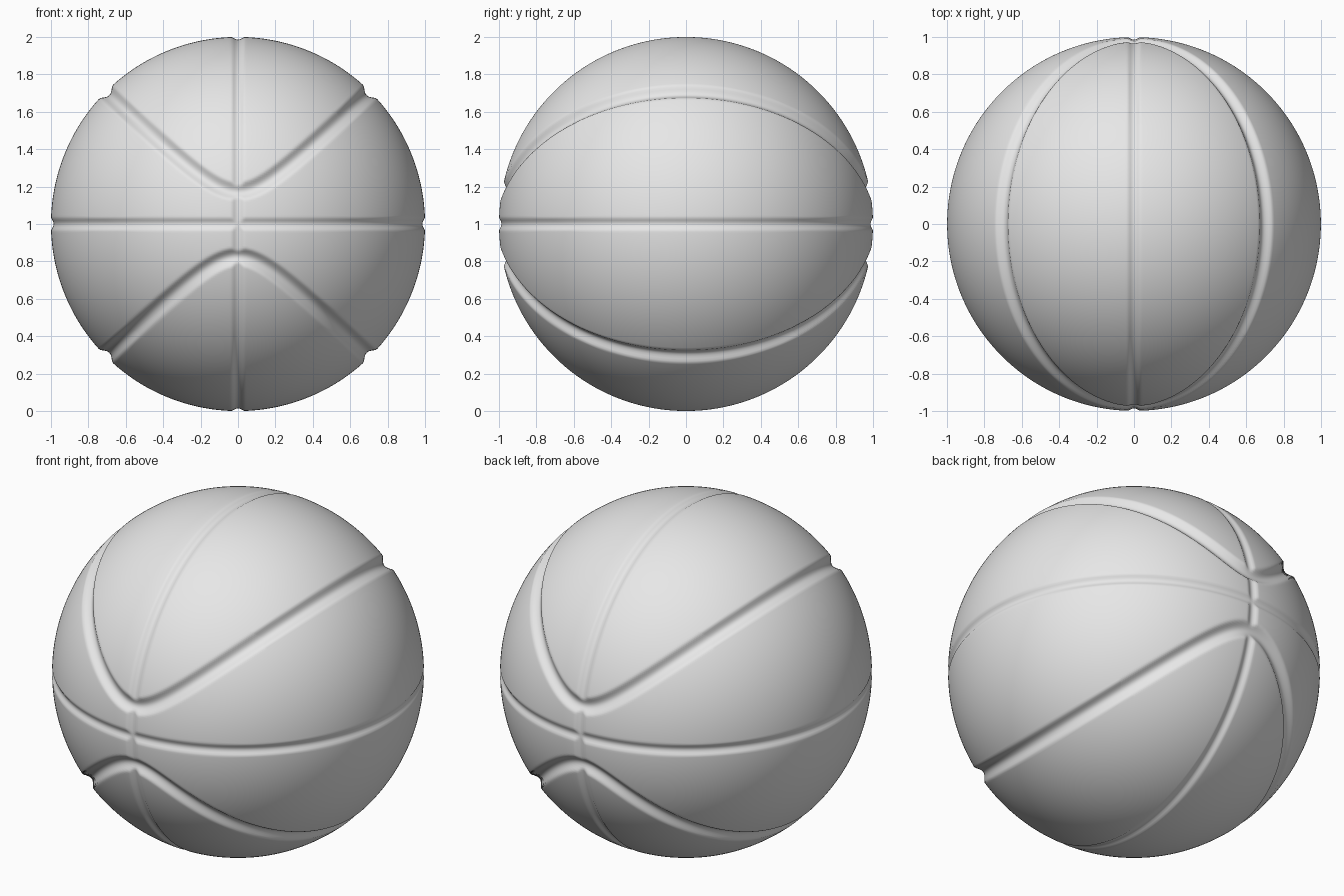
import bpy, bmesh, math
from mathutils import Vector

if "Cube" in bpy.data.objects:
    bpy.data.objects.remove(bpy.data.objects["Cube"])

GRID = 148                       # faces along each side of the cube-sphere
A, K = 0.031, 0.94               # shape of the curved seams: z^2 = A + K x^2


def groove(dist, half, depth):
    """Rounded channel depth at a distance from the seam line."""
    t = dist / half
    return depth * (1 - t * t) ** 1.5 if t < 1 else 0.0


def seam_distance(p):
    """Distance on the sphere to the nearest curved seam."""
    s = math.sqrt(A + K * p.x * p.x)
    f = abs(p.z) - s
    g = Vector((-K * p.x / s, 0, 1 if p.z >= 0 else -1))
    g -= p * g.dot(p)
    return abs(f) / max(g.length, 0.2)


# Ball: evenly divided cube rounded to a sphere, seams pressed in
bm = bmesh.new()
bmesh.ops.create_cube(bm, size=2)
bmesh.ops.subdivide_edges(bm, edges=bm.edges[:], cuts=GRID - 1, use_grid_fill=True)
for v in bm.verts:
    p = Vector([math.tan(c * math.pi / 4) for c in v.co]).normalized()
    d = max(groove(abs(p.z), 0.034, 0.014),
            groove(abs(p.x), 0.034, 0.014),
            groove(seam_distance(p), 0.05, 0.027))
    v.co = p * (1 - d) + Vector((0, 0, 1))
for f in bm.faces:
    f.smooth = True

mesh = bpy.data.meshes.new("ball")
bm.to_mesh(mesh)
bm.free()
ball = bpy.data.objects.new("ball", mesh)
bpy.context.collection.objects.link(ball)

# Single plain colour
mat = bpy.data.materials.new("light_grey")
mat.diffuse_color = (0.8, 0.8, 0.8, 1)
mat.use_nodes = True
mat.node_tree.nodes["Principled BSDF"].inputs["Base Color"].default_value = mat.diffuse_color
mesh.materials.append(mat)
